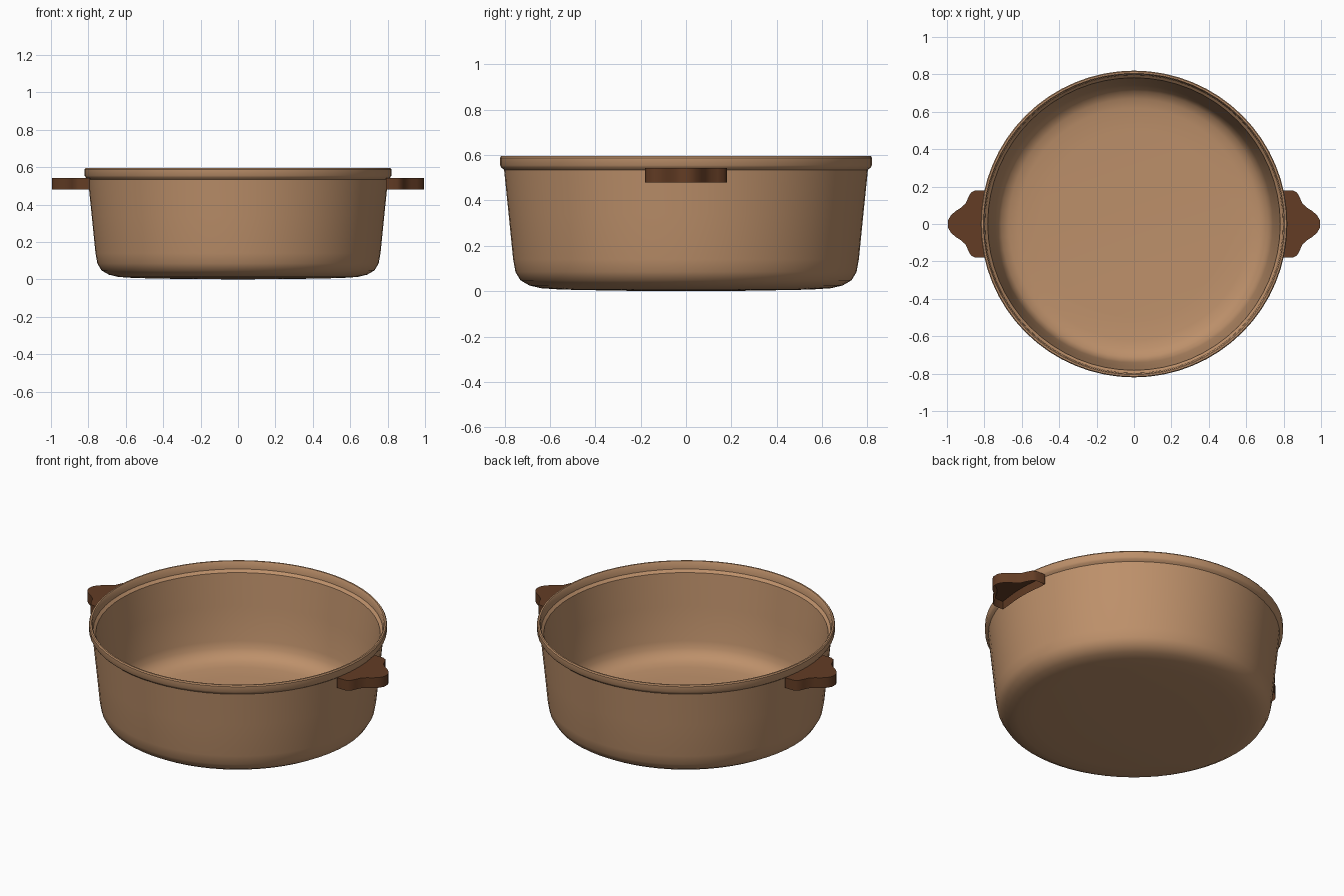
import bpy, bmesh, math

cube = bpy.data.objects.get("Cube")
if cube:
    bpy.data.objects.remove(cube)


def material(name, colour):
    mat = bpy.data.materials.new(name)
    mat.use_nodes = True
    mat.diffuse_color = colour
    mat.node_tree.nodes["Principled BSDF"].inputs["Base Color"].default_value = colour
    return mat


clay = material("tan_clay", (0.51, 0.28, 0.145, 1))
wood = material("dark_brown_wood", (0.125, 0.046, 0.018, 1))


def finish(bm, name, mat, angle):
    bmesh.ops.recalc_face_normals(bm, faces=bm.faces)
    mesh = bpy.data.meshes.new(name)
    bm.to_mesh(mesh)
    bm.free()
    mesh.materials.append(mat)
    obj = bpy.data.objects.new(name, mesh)
    bpy.context.collection.objects.link(obj)
    bpy.ops.object.select_all(action="DESELECT")
    bpy.context.view_layer.objects.active = obj
    obj.select_set(True)
    bpy.ops.object.shade_smooth_by_angle(angle=math.radians(angle))
    return obj


# Pot: one closed wall profile (radius, height), spun round the z axis
profile = [
    (0, 0), (0.3, 0.002), (0.55, 0.007), (0.64, 0.013), (0.69, 0.025),
    (0.73, 0.048), (0.752, 0.085), (0.762, 0.14), (0.782, 0.34), (0.802, 0.535),
    (0.814, 0.545), (0.82, 0.555), (0.82, 0.588), (0.815, 0.595),
    (0.806, 0.595), (0.801, 0.588), (0.797, 0.55), (0.782, 0.535),
    (0.762, 0.34), (0.742, 0.14), (0.732, 0.1), (0.71, 0.065),
    (0.67, 0.045), (0.62, 0.036), (0.5, 0.031), (0, 0.025),
]
bm = bmesh.new()
points = [bm.verts.new((r, 0, z)) for r, z in profile]
edges = [bm.edges.new(pair) for pair in zip(points, points[1:])]
bmesh.ops.spin(bm, geom=points + edges, cent=(0, 0, 0), axis=(0, 0, 1),
               angle=math.tau, steps=64, use_merge=True)
bmesh.ops.remove_doubles(bm, verts=bm.verts, dist=0.0005)
finish(bm, "pot_body", clay, 35)

# Handles: bell-shaped outline hugging the wall, hollow underneath
half = [(0.79, 0.18), (0.85, 0.18), (0.872, 0.168), (0.887, 0.14), (0.9, 0.11),
        (0.925, 0.087), (0.955, 0.068), (0.98, 0.045), (0.995, 0.018)]
outline = half + [(x, -y) for x, y in reversed(half)]
outline += [(math.sqrt(0.81 ** 2 - y * y) - 0.006, y) for y in (-0.12, -0.06, 0, 0.06, 0.12)]

for side, name in ((1, "left_handle"), (-1, "right_handle")):
    bm = bmesh.new()
    base = bm.faces.new([bm.verts.new((x * side, y, 0.48)) for x, y in outline])
    top = bmesh.ops.extrude_face_region(bm, geom=[base], use_keep_orig=True)
    for v in top["geom"]:
        if isinstance(v, bmesh.types.BMVert):
            v.co.z = 0.542
    bmesh.ops.recalc_face_normals(bm, faces=bm.faces)
    under = [f for f in bm.faces if f.normal.z < -0.9]
    bmesh.ops.inset_region(bm, faces=under, thickness=0.008)
    for v in {v for f in under for v in f.verts}:
        v.co.z += 0.045
    finish(bm, name, wood, 40)
